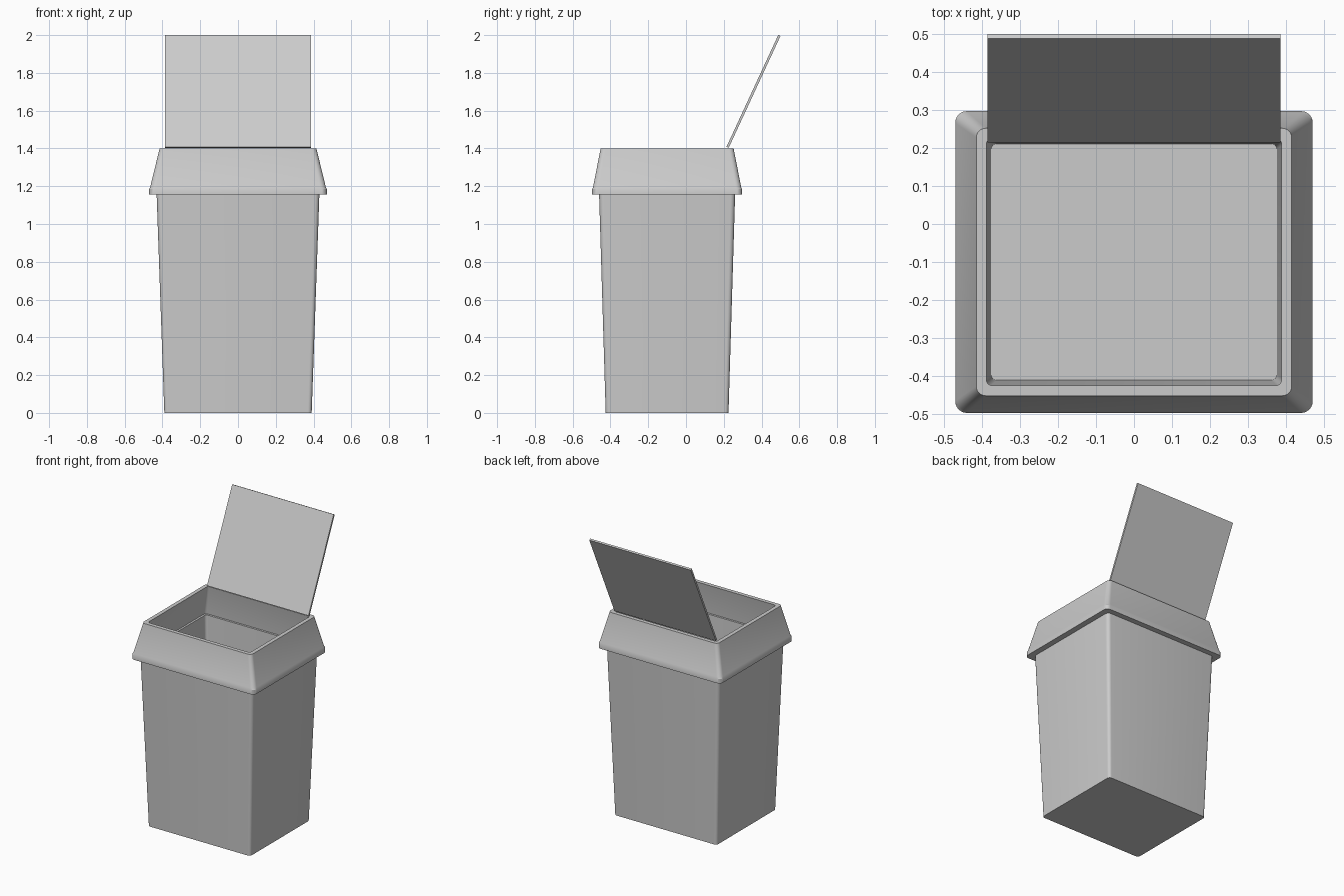
import bpy, bmesh, math
from mathutils import Vector

if "Cube" in bpy.data.objects:
    bpy.data.objects.remove(bpy.data.objects["Cube"])

CY = -0.1   # depth centre of the bin
SEG = 6     # segments per rounded corner


def ring(bm, hx, hy, r, z):
    """Rounded rectangle loop of vertices."""
    verts = []
    for i, (sx, sy) in enumerate([(1, 1), (-1, 1), (-1, -1), (1, -1)]):
        for k in range(SEG + 1):
            a = math.pi / 2 * (i + k / SEG)
            verts.append(bm.verts.new((sx * (hx - r) + r * math.cos(a),
                                       CY + sy * (hy - r) + r * math.sin(a), z)))
    return verts


def loft(name, sections, closed):
    """Skin the sections; closed joins last to first, otherwise cap both ends."""
    bm = bmesh.new()
    rings = [ring(bm, *s) for s in sections]
    pairs = list(zip(rings, rings[1:]))
    if closed:
        pairs.append((rings[-1], rings[0]))
    else:
        bm.faces.new(rings[0])
        bm.faces.new(rings[-1])
    for a, b in pairs:
        n = len(a)
        for i in range(n):
            j = (i + 1) % n
            bm.faces.new((a[i], a[j], b[j], b[i]))
    return finish(name, bm)


def finish(name, bm):
    bmesh.ops.recalc_face_normals(bm, faces=bm.faces)
    me = bpy.data.meshes.new(name)
    bm.to_mesh(me)
    bm.free()
    ob = bpy.data.objects.new(name, me)
    bpy.context.collection.objects.link(ob)
    bpy.ops.object.select_all(action='DESELECT')
    ob.select_set(True)
    bpy.context.view_layer.objects.active = ob
    bpy.ops.object.shade_smooth_by_angle(angle=math.radians(30))
    return ob


# Hollow tapered body: outside going up, then inside going down to the floor
loft("bin_body", [
    (0.390, 0.325, 0.020, 0.0),
    (0.432, 0.361, 0.025, 1.19),
    (0.416, 0.345, 0.018, 1.19),
    (0.376, 0.311, 0.015, 0.015),
], closed=False)

# Flared collar: short vertical skirt, sloped sides, open top, hollow inside
loft("collar", [
    (0.470, 0.397, 0.030, 1.155),
    (0.470, 0.397, 0.030, 1.185),
    (0.465, 0.392, 0.030, 1.195),
    (0.415, 0.352, 0.025, 1.40),
    (0.388, 0.325, 0.015, 1.40),
    (0.430, 0.359, 0.022, 1.19),
    (0.430, 0.359, 0.022, 1.155),
], closed=True)

# Thin open lid, hinged at the back edge of the opening
low, high = Vector((0, 0.226, 1.403)), Vector((0, 0.50, 1.995))
along = (high - low).normalized()
thick = Vector((0, -along.z, along.y)) * 0.013
bm = bmesh.new()
profile = [low, high, high + thick, low + thick]
left = [bm.verts.new(p + Vector((-0.386, 0, 0))) for p in profile]
right = [bm.verts.new(p + Vector((0.386, 0, 0))) for p in profile]
bm.faces.new(left)
bm.faces.new(right)
for i in range(4):
    j = (i + 1) % 4
    bm.faces.new((left[i], left[j], right[j], right[i]))
finish("lid", bm)
